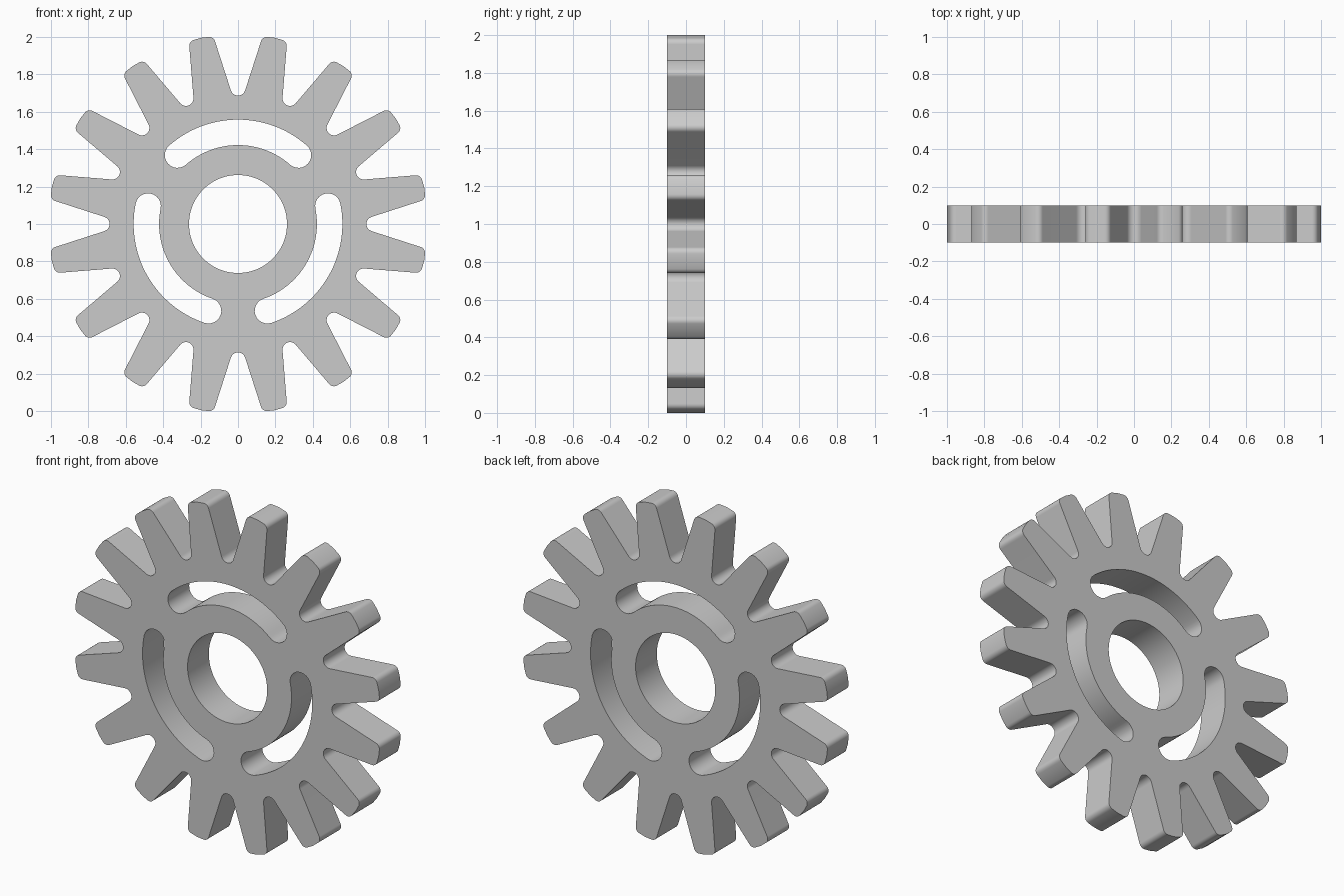
import bpy, bmesh
from math import sin, cos, radians, pi, atan2
from mathutils import Vector

if "Cube" in bpy.data.objects:
    bpy.data.objects.remove(bpy.data.objects["Cube"])

TEETH = 16
PITCH = 2 * pi / TEETH
TIP_R = 1.0125


def arc(cx, cy, r, a0, a1, n):
    return [Vector((cx + r * cos(a0 + (a1 - a0) * i / n),
                    cy + r * sin(a0 + (a1 - a0) * i / n))) for i in range(n + 1)]


def fillet(p, a, b, r, n=6):
    """Round the corner p between its neighbours a and b."""
    u, v = (a - p).normalized(), (b - p).normalized()
    half = u.angle(v) / 2
    c = p + (u + v).normalized() * (r / sin(half))
    s, e = p + u * (u.dot(c - p)), p + v * (v.dot(c - p))
    a0 = atan2(s.y - c.y, s.x - c.x)
    d = (atan2(e.y - c.y, e.x - c.x) - a0 + pi) % (2 * pi) - pi
    return arc(c.x, c.y, r, a0, a0 + d, n)


def turned(pts, a):
    return [Vector((p.x * cos(a) - p.y * sin(a), p.x * sin(a) + p.y * cos(a))) for p in pts]


# one tooth pointing along +x, followed by the round valley after it
root_lo, root_hi = Vector((0.704, -0.099)), Vector((0.704, 0.099))
tip_lo, tip_hi = Vector((1.007, -0.067)), Vector((1.007, 0.067))
crown = Vector((TIP_R, 0))
lean = PITCH / 2 + atan2(0.032, 0.303)
tooth = fillet(tip_lo, root_lo, crown, 0.032) + [crown] + fillet(tip_hi, crown, root_hi, 0.032)
valley = turned(arc(0.725, 0, 0.04, -pi / 2 - lean, -1.5 * pi + lean, 10), PITCH / 2)
outline = []
for k in range(TEETH):
    outline += turned(tooth + valley, (k + 0.5) * PITCH)
size = max(p.x for p in outline)
outline = [p / size for p in outline]

# curved slot with round ends, centred on +x
R_IN, R_OUT, HALF = 0.422, 0.558, radians(41.3)
mid, cap = (R_IN + R_OUT) / 2, (R_OUT - R_IN) / 2
slot = arc(0, 0, R_OUT, -HALF, HALF, 32)
slot += arc(mid * cos(HALF), mid * sin(HALF), cap, HALF, HALF + pi, 12)[1:]
slot += arc(0, 0, R_IN, HALF, -HALF, 32)[1:]
slot += arc(mid * cos(HALF), -mid * sin(HALF), cap, pi - HALF, 2 * pi - HALF, 12)[1:-1]

# filled and extruded gear profile with bore and three slots
loops = [outline, arc(0, 0, 0.262, 0, 2 * pi, 80)[:-1]]
loops += [turned(slot, radians(a)) for a in (90, 210, 330)]
curve = bpy.data.curves.new("gear_wheel", 'CURVE')
curve.dimensions = '2D'
curve.fill_mode = 'BOTH'
curve.extrude = 0.1
for pts in loops:
    s = curve.splines.new('POLY')
    s.points.add(len(pts) - 1)
    for sp, p in zip(s.points, pts):
        sp.co = (p.x, p.y, 0, 1)
    s.use_cyclic_u = True
gear = bpy.data.objects.new("gear_wheel", curve)
bpy.context.collection.objects.link(gear)
gear.rotation_euler.x = pi / 2
gear.location.z = 1
bpy.context.view_layer.objects.active = gear
gear.select_set(True)
bpy.ops.object.convert(target='MESH')
gear = bpy.context.object

# weld caps to walls
bm = bmesh.new()
bm.from_mesh(gear.data)
bmesh.ops.remove_doubles(bm, verts=bm.verts, dist=0.0001)
bmesh.ops.recalc_face_normals(bm, faces=bm.faces)
bm.to_mesh(gear.data)
bm.free()
bpy.ops.object.transform_apply(location=True, rotation=True, scale=True)
bpy.ops.object.shade_smooth_by_angle(angle=radians(30))
